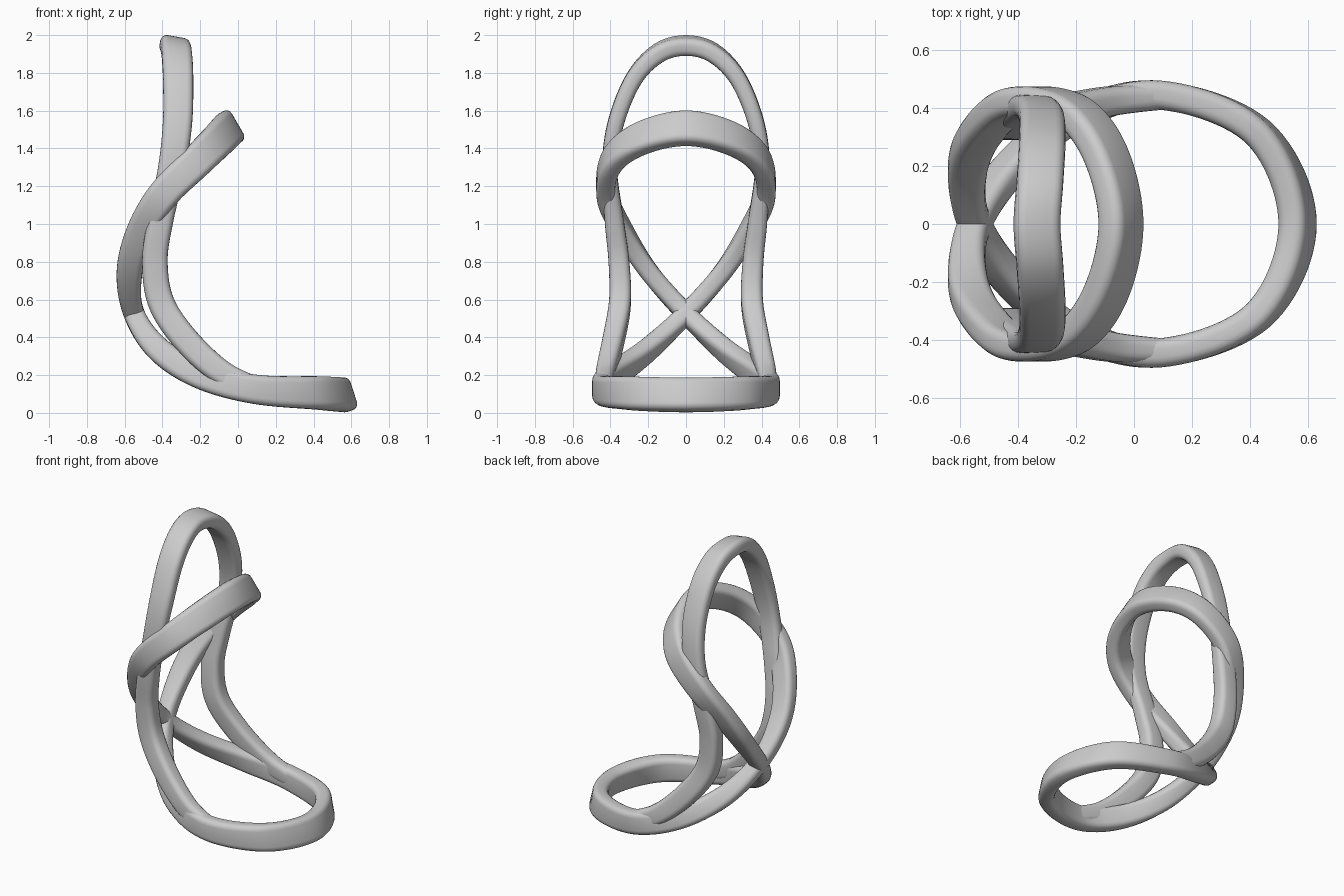
import bpy, bmesh, math
from mathutils import Vector

if "Cube" in bpy.data.objects:
    bpy.data.objects.remove(bpy.data.objects["Cube"])

grey = bpy.data.materials.new("light grey")
grey.use_nodes = True
grey.diffuse_color = (0.6, 0.6, 0.6, 1)
grey.node_tree.nodes["Principled BSDF"].inputs["Base Color"].default_value = (0.6, 0.6, 0.6, 1)


def section(width, thick, radius=0.035, steps=4):
    """Rounded rectangle as (across width, across thickness) pairs."""
    pts = []
    for k, (sx, sy) in enumerate([(1, 1), (-1, 1), (-1, -1), (1, -1)]):
        for i in range(steps + 1):
            a = math.pi / 2 * (k + i / steps)
            pts.append((sx * (width / 2 - radius) + radius * math.cos(a),
                        sy * (thick / 2 - radius) + radius * math.sin(a)))
    return pts


def smooth_path(keys, closed, steps=12):
    """Catmull-Rom interpolation of whole key rows."""
    n, rows = len(keys), []
    get = (lambda i: keys[i % n]) if closed else (lambda i: keys[max(0, min(n - 1, i))])
    for i in range(n if closed else n - 1):
        quad = [get(i + d) for d in (-1, 0, 1, 2)]
        for s in range(steps):
            t = s / steps
            rows.append([0.5 * (2 * b + (c - a) * t + (2 * a - 5 * b + 4 * c - d) * t * t
                                + (3 * b - a - 3 * c + d) * t ** 3) for a, b, c, d in zip(*quad)])
    return rows if closed else rows + [list(keys[-1])]


def band(name, keys, closed):
    """Sweep a rounded bar; key = x, y, z, tilt of the wide axis in xz, width, thickness."""
    rows = smooth_path(keys, closed)
    n = len(rows)
    bm = bmesh.new()
    rings = []
    for i, (x, y, z, tilt, width, thick) in enumerate(rows):
        nxt = rows[(i + 1) % n] if closed else rows[min(i + 1, n - 1)]
        prv = rows[i - 1] if closed else rows[max(i - 1, 0)]
        tangent = (Vector(nxt[:3]) - Vector(prv[:3])).normalized()
        a = math.radians(tilt)
        wide = Vector((math.cos(a), 0, math.sin(a)))
        wide = (wide - tangent * wide.dot(tangent)).normalized()
        side = tangent.cross(wide)
        rings.append([bm.verts.new(Vector((x, y, z)) + wide * u + side * v)
                      for u, v in section(width, thick)])
    m = len(rings[0])
    for i in range(n if closed else n - 1):
        r, q = rings[i], rings[(i + 1) % n]
        for j in range(m):
            k = (j + 1) % m
            bm.faces.new((r[j], r[k], q[k], q[j]))
    if not closed:
        bm.faces.new(rings[0])
        bm.faces.new(rings[-1])
    bmesh.ops.recalc_face_normals(bm, faces=bm.faces)
    mesh = bpy.data.meshes.new(name)
    bm.to_mesh(mesh)
    bm.free()
    mesh.materials.append(grey)
    obj = bpy.data.objects.new(name, mesh)
    bpy.context.collection.objects.link(obj)
    bpy.ops.object.select_all(action='DESELECT')
    obj.select_set(True)
    bpy.context.view_layer.objects.active = obj
    bpy.ops.object.shade_smooth_by_angle(angle=math.radians(40))


def mirrored(row):
    return (row[0], -row[1]) + tuple(row[2:])


# Figure-eight band: floor ring, crossing at the back, leaning upper ring
half_eight = [
    (0.565, 0, 0.095, 108, 0.18, 0.1),
    (0.43, 0.315, 0.105, 100, 0.175, 0.1),
    (0.09, 0.445, 0.125, 86, 0.155, 0.1),
    (-0.2, 0.375, 0.2, 65, 0.145, 0.1),
    (-0.42, 0.2, 0.335, 40, 0.13, 0.1),
    (-0.55, 0, 0.525, 12, 0.11, 0.1),
    (-0.575, -0.19, 0.74, -3, 0.135, 0.1),
    (-0.52, -0.325, 0.95, -22, 0.15, 0.1),
    (-0.4, -0.42, 1.15, -40, 0.165, 0.1),
    (-0.22, -0.395, 1.33, -47, 0.175, 0.1),
    (-0.1, -0.245, 1.45, -54, 0.185, 0.1),
    (-0.045, 0, 1.507, -60, 0.19, 0.1),
]
band("figure_eight_band", half_eight + [mirrored(r) for r in half_eight[-2:0:-1]], True)

# Tall arch rising out of the floor ring
half_arch = [
    (0.12, 0.44, 0.125, 70, 0.11, 0.085),
    (-0.08, 0.425, 0.21, 58, 0.13, 0.1),
    (-0.27, 0.385, 0.38, 46, 0.14, 0.11),
    (-0.405, 0.35, 0.58, 24, 0.14, 0.115),
    (-0.44, 0.355, 0.8, -2, 0.135, 0.11),
    (-0.41, 0.38, 1.02, -13, 0.135, 0.1),
    (-0.35, 0.405, 1.3, -12, 0.145, 0.08),
    (-0.32, 0.37, 1.54, -6, 0.155, 0.085),
    (-0.317, 0.275, 1.77, -4, 0.16, 0.09),
    (-0.325, 0.145, 1.905, -8, 0.16, 0.095),
    (-0.335, 0, 1.945, -10, 0.16, 0.095),
]
band("tall_arch", half_arch + [mirrored(r) for r in half_arch[-2::-1]], False)
